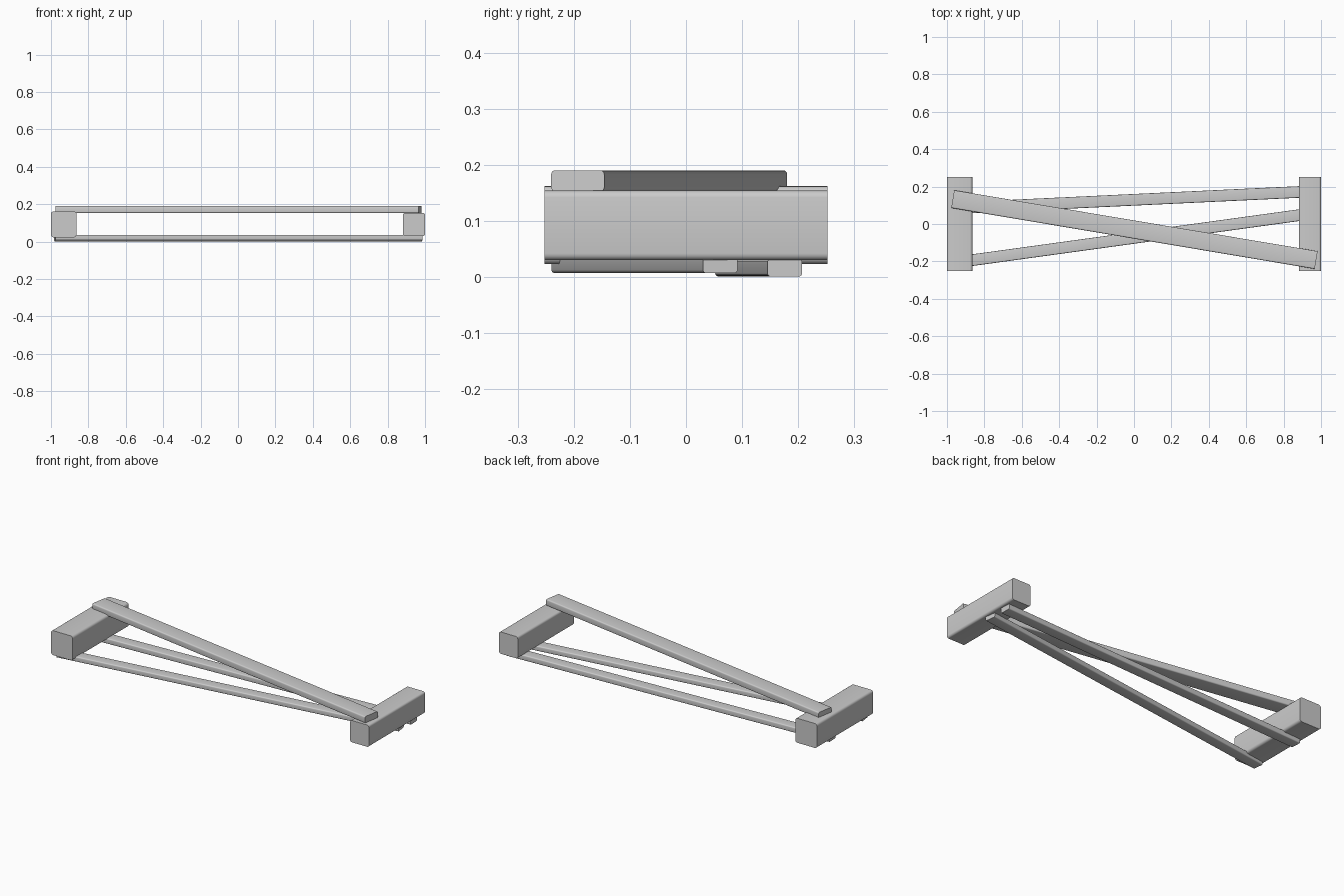
import bpy, bmesh, math
from mathutils import Matrix, Vector

if "Cube" in bpy.data.objects:
    bpy.data.objects.remove(bpy.data.objects["Cube"])


def beam(name, start, end, width, z0, z1, radius):
    """Bar between two plan points, with its four long edges rounded."""
    a, b = Vector(start), Vector(end)
    d = b - a
    bm = bmesh.new()
    bmesh.ops.create_cube(bm, size=1)
    bmesh.ops.scale(bm, vec=(d.length, width, z1 - z0), verts=bm.verts)
    long_edges = [e for e in bm.edges
                  if abs(e.verts[0].co.x - e.verts[1].co.x) > 1e-4]
    bmesh.ops.bevel(bm, geom=long_edges, offset=radius, segments=4,
                    profile=0.5, affect='EDGES')
    mid = (a + b) / 2
    bm.transform(Matrix.Translation((mid.x, mid.y, (z0 + z1) / 2))
                 @ Matrix.Rotation(math.atan2(d.y, d.x), 4, 'Z'))
    mesh = bpy.data.meshes.new(name)
    bm.to_mesh(mesh)
    bm.free()
    obj = bpy.data.objects.new(name, mesh)
    bpy.context.collection.objects.link(obj)
    bpy.ops.object.select_all(action='DESELECT')
    obj.select_set(True)
    bpy.context.view_layer.objects.active = obj
    bpy.ops.object.shade_smooth_by_angle(angle=math.radians(35))
    return obj


# End blocks
beam("left_end_block", (-0.932, -0.252), (-0.932, 0.252), 0.136, 0.023, 0.162, 0.014)
beam("right_end_block", (0.941, -0.252), (0.941, 0.252), 0.118, 0.030, 0.154, 0.012)

# Diagonal plank on top
beam("top_plank", (-0.969, 0.133), (0.974, -0.193), 0.096, 0.153, 0.190, 0.007)

# Two narrow slats underneath
beam("lower_front_slat", (-0.979, -0.209), (0.983, 0.061), 0.062, 0.007, 0.036, 0.006)
beam("lower_back_slat", (-0.979, 0.083), (0.983, 0.176), 0.062, 0.001, 0.032, 0.006)
